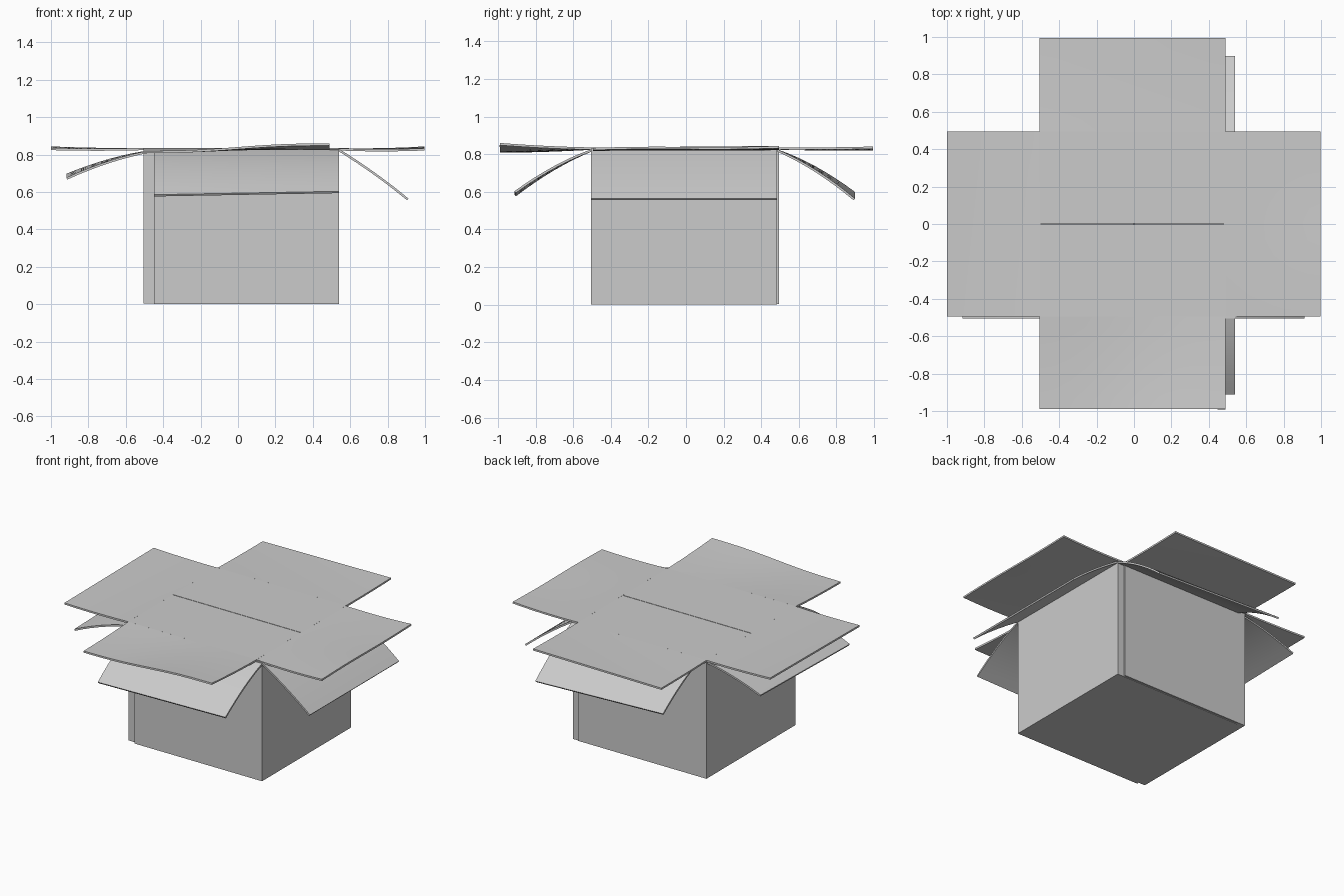
import bpy
import math

cube = bpy.data.objects.get("Cube")
if cube:
    bpy.data.objects.remove(cube, do_unlink=True)

grey = bpy.data.materials.new("light_grey_card")
grey.use_nodes = True
grey.diffuse_color = (0.6, 0.6, 0.6, 1)
bsdf = next(n for n in grey.node_tree.nodes if n.type == 'BSDF_PRINCIPLED')
bsdf.inputs["Base Color"].default_value = (0.6, 0.6, 0.6, 1)
bsdf.inputs["Roughness"].default_value = 0.9

THICK = 0.012
TOP = 0.83


def sheet(name, verts, faces, thick=THICK, offset=0):
    """Turn a surface into a piece of card with thickness."""
    mesh = bpy.data.meshes.new(name)
    mesh.from_pydata(verts, [], faces)
    mesh.materials.append(grey)
    obj = bpy.data.objects.new(name, mesh)
    bpy.context.collection.objects.link(obj)
    solid = obj.modifiers.new("card", 'SOLIDIFY')
    solid.thickness = thick
    solid.offset = offset
    bpy.ops.object.select_all(action='DESELECT')
    bpy.context.view_layer.objects.active = obj
    obj.select_set(True)
    bpy.ops.object.modifier_apply(modifier=solid.name)
    bpy.ops.object.shade_smooth_by_angle(angle=math.radians(30))
    return obj


def body(name, x0, x1, y0, y1, z0, z1):
    """Open-topped box with its outer size given."""
    ring = [(x0, y0), (x1, y0), (x1, y1), (x0, y1)]
    verts = [(x, y, z) for z in (z0, z1) for x, y in ring]
    faces = [(3, 2, 1, 0)]
    faces += [(i, (i + 1) % 4, (i + 1) % 4 + 4, i + 4) for i in range(4)]
    sheet(name, verts, faces, offset=-1)


# Position on each side from distance outward and place along the edge
SIDES = {
    "front": lambda d, s: (s, -d),
    "back": lambda d, s: (s, d),
    "left": lambda d, s: (d, s),
    "right": lambda d, s: (-d, s),
}


def flap(name, side, span, start, bend, end, twist=0, wave=0):
    """Bent flap: start, bend and end are (distance, height)."""
    rows, cols = 8, 12
    verts, faces = [], []
    for i in range(rows + 1):
        t = i / rows
        d, z = [(1 - t) ** 2 * a + 2 * t * (1 - t) * b + t * t * c
                for a, b, c in zip(start, bend, end)]
        for j in range(cols + 1):
            u = j / cols
            x, y = SIDES[side](d, span[0] + (span[1] - span[0]) * u)
            lift = t * (twist * (u - 0.5) + wave * math.sin(2 * math.pi * u))
            verts.append((x, y, z + lift))
    n = cols + 1
    for i in range(rows):
        for j in range(cols):
            a = i * n + j
            faces.append((a, a + 1, a + n + 1, a + n))
    # Wind every flap so its upper side faces up
    if side in ("front", "left"):
        faces = [f[::-1] for f in faces]
    sheet(name, verts, faces)


# Two nested box bodies, slightly shifted from one another
A_X, A_Y = (-0.505, 0.49), (-0.495, 0.495)
B_X, B_Y = (-0.45, 0.54), (-0.505, 0.483)
body("main_box", *A_X, *A_Y, 0.004, TOP)
body("shifted_box", *B_X, *B_Y, 0.0, TOP - 0.005)

# Level flaps spreading out in a cross
flap("level_flap_front", "front", A_X, (0.495, TOP), (0.75, 0.825), (0.99, 0.834),
     twist=0.04, wave=-0.006)
flap("level_flap_back", "back", A_X, (0.495, TOP), (0.75, 0.826), (0.995, 0.83),
     twist=0.01)
flap("level_flap_left", "left", A_Y, (0.49, TOP), (0.75, 0.82), (0.998, 0.833),
     twist=0.01, wave=0.003)
flap("level_flap_right", "right", A_Y, (0.505, TOP), (0.75, 0.825), (1.0, 0.834),
     twist=0.008)

# Flaps drooping down from the shifted box
flap("drooping_flap_front", "front", B_X, (0.503, 0.82), (0.70, 0.745), (0.908, 0.59),
     twist=0.018)
flap("drooping_flap_back", "back", B_X, (0.485, 0.82), (0.69, 0.74), (0.895, 0.577),
     twist=-0.035)
flap("drooping_flap_left", "left", B_Y, (0.538, 0.825), (0.74, 0.70), (0.908, 0.56))
flap("drooping_flap_right", "right", B_Y, (0.452, 0.82), (0.68, 0.785), (0.915, 0.682),
     twist=0.02)

# Closed lid: two long flaps meeting in the middle, over two short ones
for side in ("front", "back"):
    flap("lid_flap_" + side, side, A_X, (0.495, TOP), (0.25, TOP), (0.002, TOP))
for side in ("left", "right"):
    flap("inner_lid_flap_" + side, side, A_Y, (0.488, TOP - 0.013),
         (0.25, TOP - 0.013), (0.002, TOP - 0.013))

# Narrow lid edge of the shifted box, showing beside the main one
flap("lid_edge", "left", B_Y, (0.54, TOP - 0.006), (0.51, TOP - 0.006), (0.48, TOP - 0.006))
